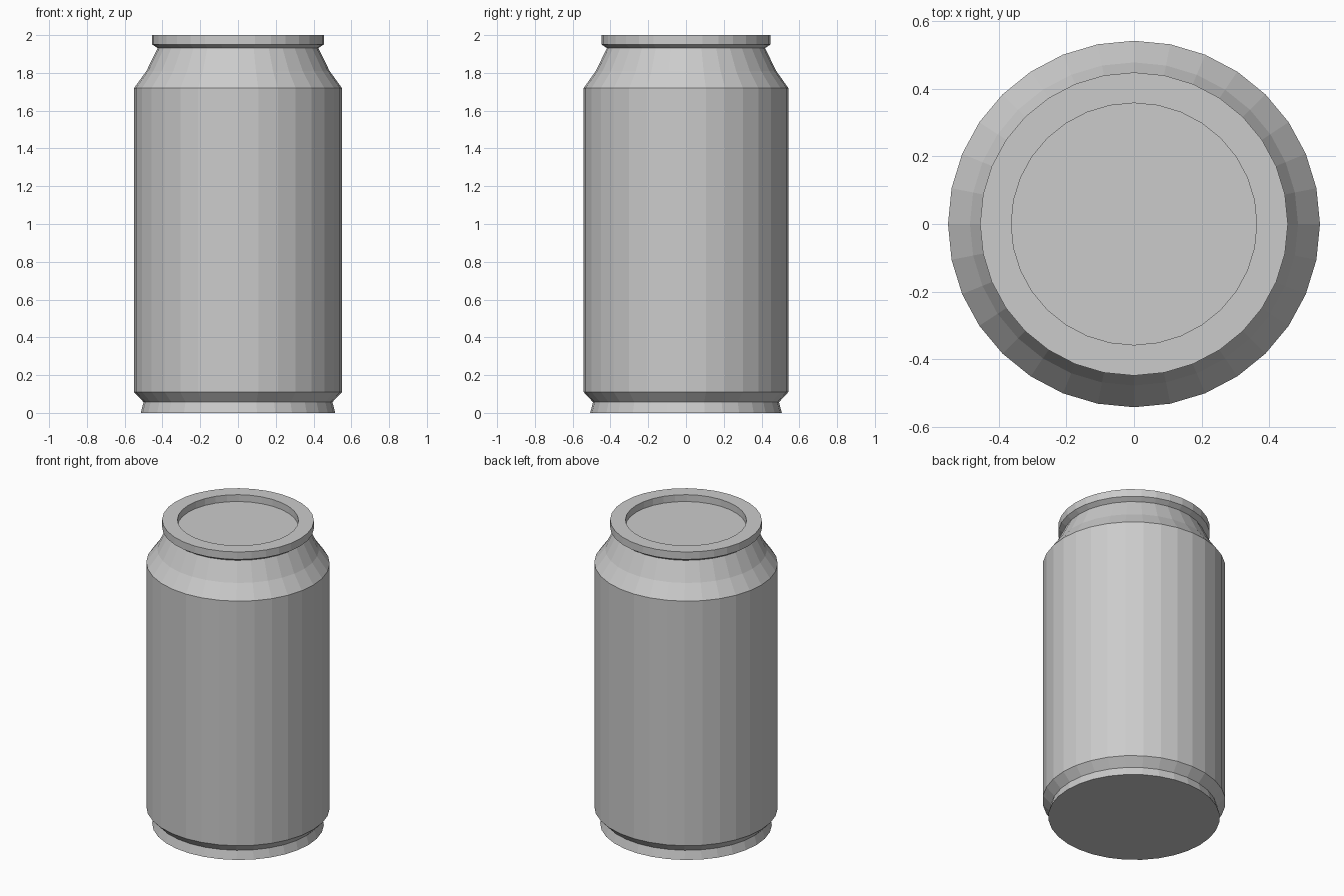
import bpy, bmesh
from math import cos, sin, tau

if "Cube" in bpy.data.objects:
    bpy.data.objects.remove(bpy.data.objects["Cube"])

SIDES = 32
Y_SCALE = 0.985  # the can is very slightly oval


def lathe(name, profile):
    """Revolve (radius, z) points around z and cap both ends."""
    bm = bmesh.new()
    rings = []
    for r, z in profile:
        rings.append([bm.verts.new((r * cos(tau * i / SIDES), r * Y_SCALE * sin(tau * i / SIDES), z))
                      for i in range(SIDES)])
    for low, high in zip(rings, rings[1:]):
        for i in range(SIDES):
            j = (i + 1) % SIDES
            bm.faces.new((low[i], low[j], high[j], high[i]))
    bm.faces.new(rings[0][::-1])
    bm.faces.new(rings[-1])
    bmesh.ops.recalc_face_normals(bm, faces=bm.faces)
    mesh = bpy.data.meshes.new(name)
    bm.to_mesh(mesh)
    bm.free()
    obj = bpy.data.objects.new(name, mesh)
    bpy.context.collection.objects.link(obj)
    return obj


# Foot, body wall, shoulder, rim and recessed lid in one profile
lathe("drink_can", [
    (0.515, 0.0), (0.50, 0.057),
    (0.55, 0.11), (0.55, 1.72),
    (0.485, 1.81), (0.425, 1.931),
    (0.455, 1.951), (0.455, 2.0),
    (0.363, 2.0), (0.363, 1.955),
])
